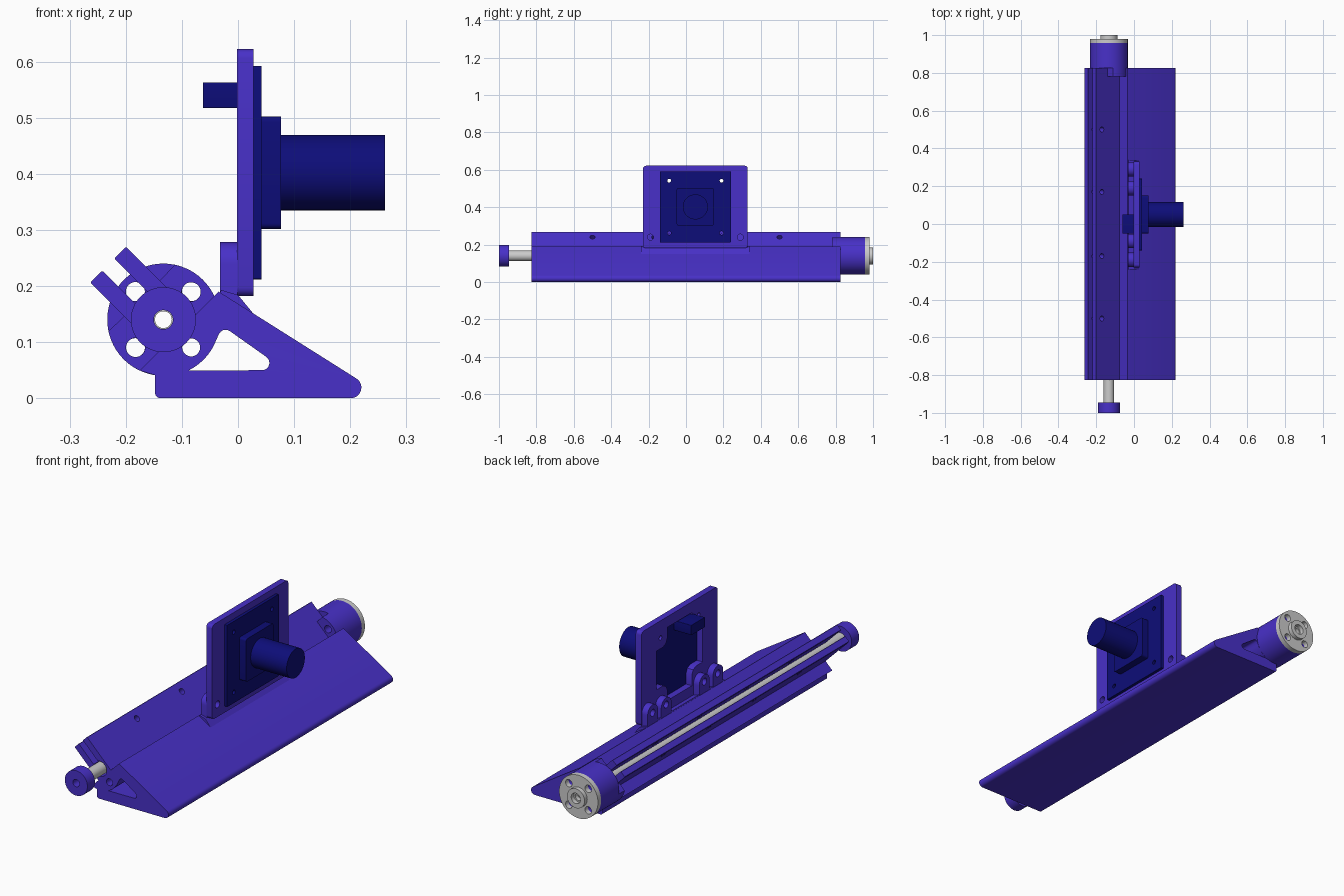
import bpy, bmesh, math
from mathutils import Matrix, Vector

if "Cube" in bpy.data.objects:
    bpy.data.objects.remove(bpy.data.objects["Cube"])

CX, CZ, S = -0.133, 0.14, math.sqrt(0.5)


def material(name, rgb):
    m = bpy.data.materials.new(name)
    m.diffuse_color = (*rgb, 1)
    m.use_nodes = True
    m.node_tree.nodes["Principled BSDF"].inputs["Base Color"].default_value = m.diffuse_color
    return m


BLUE = material("blue", (0.065, 0.03, 0.58))
NAVY = material("navy", (0.004, 0.004, 0.19))


def uv(u, v):
    """Rail coordinates: u points up-left out of the channel, v across it."""
    return (CX + S * (v - u), CZ + S * (u + v))


def arc(cx, cz, r, a0, a1, n=10):
    return [(cx + r * math.cos(math.radians(a0 + (a1 - a0) * i / n)),
             cz + r * math.sin(math.radians(a0 + (a1 - a0) * i / n))) for i in range(n + 1)]


def circle(cx, cz, r, n=32):
    return arc(cx, cz, r, 0, 360 * (n - 1) / n, n - 1)


def rail_arc(r, a0, a1, n=10):
    return [uv(*p) for p in arc(0, 0, r, a0, a1, n)]


def rrect(x0, z0, x1, z1, r=0.006):
    return (arc(x1 - r, z0 + r, r, -90, 0, 4) + arc(x1 - r, z1 - r, r, 0, 90, 4)
            + arc(x0 + r, z1 - r, r, 90, 180, 4) + arc(x0 + r, z0 + r, r, 180, 270, 4))


def prism(name, loops, axis, a, b, mat=None):
    """Extrude an outline with holes along y (points are x,z) or x (points are y,z)."""
    cu = bpy.data.curves.new(name, 'CURVE')
    cu.dimensions, cu.fill_mode, cu.extrude = '2D', 'BOTH', abs(b - a) / 2
    for pts in loops:
        sp = cu.splines.new('POLY')
        sp.points.add(len(pts) - 1)
        for q, p in zip(sp.points, pts):
            q.co = (p[0], p[1], 0, 1)
        sp.use_cyclic_u = True
    tmp = bpy.data.objects.new(name + "_outline", cu)
    bpy.context.collection.objects.link(tmp)
    dg = bpy.context.evaluated_depsgraph_get()
    me = bpy.data.meshes.new_from_object(tmp.evaluated_get(dg))
    bpy.data.objects.remove(tmp)
    mid = (a + b) / 2
    if axis == 'y':
        mw = Matrix(((1, 0, 0, 0), (0, 0, -1, mid), (0, 1, 0, 0), (0, 0, 0, 1)))
    else:
        mw = Matrix(((0, 0, 1, mid), (1, 0, 0, 0), (0, 1, 0, 0), (0, 0, 0, 1)))
    bm = bmesh.new()
    bm.from_mesh(me)
    bmesh.ops.transform(bm, matrix=mw, verts=bm.verts)
    bmesh.ops.remove_doubles(bm, verts=bm.verts, dist=1e-5)
    bmesh.ops.recalc_face_normals(bm, faces=bm.faces)
    bm.to_mesh(me)
    bm.free()
    me.name = name
    me.materials.clear()
    if mat:
        me.materials.append(mat)
    ob = bpy.data.objects.new(name, me)
    bpy.context.collection.objects.link(ob)
    return ob


# Rail body: wedge foot, shaft channel and two angled fins in one section
section = [uv(0.139, 0.017), uv(0.137, 0.015 + 0.002), uv(0.139, 0.043), uv(0.137, 0.045),
           uv(-0.034, 0.045), uv(-0.034, 0.105)]
section[0:2] = [uv(0.137, 0.015), uv(0.139, 0.017)]
section += arc(0.201, 0.019, 0.019, 57, -90, 8)
section += arc(-0.138, 0.01, 0.01, 270, 180, 4)
section += [(-0.148, 0.041), uv(-0.034, -0.094), uv(-0.034, -0.045), uv(0.137, -0.045),
            uv(0.139, -0.043), uv(0.139, -0.017), uv(0.137, -0.015)]
section += rail_arc(0.035, -25.4, -334.6, 28)
foot_hole = (arc(CX, CZ, 0.101, -64, -20, 10) + arc(-0.022, 0.109, 0.013, 150, 57, 5)
             + arc(0.043, 0.063, 0.013, 57, -90, 8))
rail = prism("rail_body", [section, foot_hole, circle(*uv(-0.07, 0), 0.016)],
             'y', -0.825, 0.825, BLUE)

# Screw holes through the fins
bm = bmesh.new()
for y in (-0.5, -0.17, 0.17, 0.5):
    x, z = uv(0.097, 0)
    rot = Vector((0, 0, 1)).rotation_difference(Vector((S, 0, S))).to_matrix().to_4x4()
    bmesh.ops.create_cone(bm, cap_ends=True, segments=24, radius1=0.014, radius2=0.014,
                          depth=0.14, matrix=Matrix.Translation((x, y, z)) @ rot)
me = bpy.data.meshes.new("fin_hole_cutter")
bm.to_mesh(me)
bm.free()
cutter = bpy.data.objects.new("fin_hole_cutter", me)
bpy.context.collection.objects.link(cutter)
mod = rail.modifiers.new("fin_holes", 'BOOLEAN')
mod.object, mod.operation, mod.solver = cutter, 'DIFFERENCE', 'EXACT'
bpy.context.view_layer.objects.active = rail
bpy.ops.object.modifier_apply(modifier=mod.name)
bpy.data.objects.remove(cutter)

# Bolt blocks closing the grooves at the far end
for side, nm in ((1, "upper"), (-1, "lower")):
    pts = [uv(-0.034, side * 0.045), uv(0.054, side * 0.045)]
    pts += rail_arc(0.1, side * 57, side * 110)
    prism(nm + "_bolt_block", [pts, circle(*uv(0, side * 0.07), 0.017)], 'y', 0.78, 0.826, BLUE)

# Motor end: housing, flange disc and hub
bolts = [circle(CX + sx * 0.05, CZ + sz * 0.05, 0.017) for sx in (-1, 1) for sz in (-1, 1)]


def round_part(name, r, hole, y0, y1, mat=None, extra=()):
    prism(name, [circle(CX, CZ, r, 64), circle(CX, CZ, hole), *extra], 'y', y0, y1, mat)


round_part("end_housing", 0.1, 0.0275, 0.825, 0.957, BLUE, bolts)
round_part("end_flange", 0.1, 0.017, 0.957, 0.98, None, bolts)
round_part("flange_hub", 0.045, 0.024, 0.98, 1.0)

# Hollow shaft and knob
round_part("shaft", 0.028, 0.015, -0.95, 0.96)
round_part("shaft_knob", 0.058, 0.017, -1.0, -0.945, BLUE)

# Mounting plate with a window that leaves four corner tabs
Y, Z = 0.05, 0.402
quarter = [(0.17, 0.09), (0.12, 0.09), (0.10, 0.10), (0.09, 0.12), (0.09, 0.17)]
window = []
for sx, sz in ((1, 1), (-1, 1), (-1, -1), (1, -1)):
    q = [(Y + sx * a, Z + sz * b) for a, b in quarter]
    window += q if sx * sz > 0 else q[::-1]
corner = [circle(Y + sx * 0.14, Z + sz * 0.14, 0.01, 20) for sx in (-1, 1) for sz in (-1, 1)]
lug_holes = [circle(Y + s * 0.24, 0.24, 0.016) for s in (-1, 1)]
prism("mounting_plate", [rrect(-0.23, 0.182, 0.33, 0.622, 0.016), window, *corner, *lug_holes],
      'x', -0.002, 0.028, BLUE)

# Rounded lugs behind the plate, and the ledge under it
for s in (-1, 1):
    for off, h, nm in ((0.24, 0.24, "outer"), (0.14, 0.235, "inner")):
        y = Y + s * off
        out = [(y + 0.038, 0.182)] + arc(y, h, 0.038, 0, 180, 14) + [(y - 0.038, 0.182)]
        prism(f"{nm}_lug_{'front' if s < 0 else 'back'}", [out, circle(y, 0.24, 0.016)],
              'x', -0.032, -0.001, BLUE)
prism("plate_ledge", [[(-0.033, 0.186), (-0.03, 0.193), (0.0, 0.184), (0.028, 0.15), (0.0, 0.162)]],
      'y', -0.24, 0.34, BLUE)

# Camera: circuit board, lens holder, lens barrel and rear connector
prism("circuit_board", [rrect(-0.14, 0.212, 0.24, 0.592, 0.003), *corner], 'x', 0.028, 0.042, NAVY)
prism("lens_holder", [rrect(-0.05, 0.302, 0.15, 0.502, 0.01)], 'x', 0.042, 0.077, NAVY)
prism("lens_barrel", [circle(Y, Z, 0.067, 64)], 'x', 0.077, 0.262, NAVY)
prism("rear_connector", [rrect(-0.05, 0.517, 0.05, 0.563, 0.002)], 'x', -0.062, 0.028, NAVY)

# Smooth the round faces, keep the edges sharp
for ob in bpy.context.scene.objects:
    ob.select_set(True)
bpy.ops.object.shade_smooth_by_angle(angle=math.radians(30))
